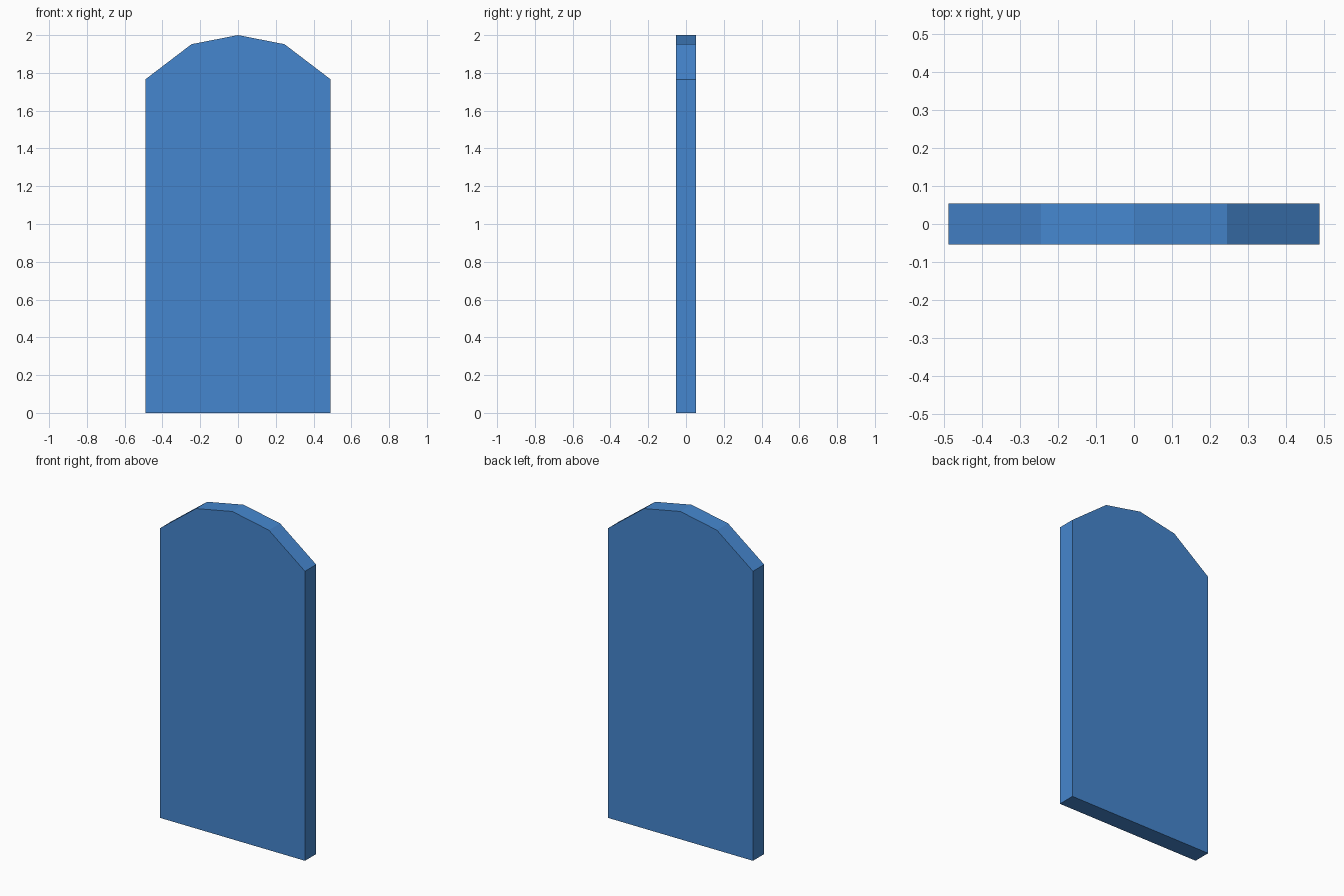
import bpy
import bmesh

if "Cube" in bpy.data.objects:
    bpy.data.objects.remove(bpy.data.objects["Cube"])

HALF_DEPTH = 0.054

# Right half of the outline, from the base up to the faceted arch
half = [(0.49, 0.0), (0.49, 1.766), (0.246, 1.952)]
outline = half + [(0.0, 2.0)] + [(-x, z) for x, z in reversed(half)]

# Arched panel: fill the outline and extrude it through its thickness
bm = bmesh.new()
front = bm.faces.new([bm.verts.new((x, -HALF_DEPTH, z)) for x, z in outline])
result = bmesh.ops.extrude_face_region(bm, geom=[front], use_keep_orig=True)
back_verts = [g for g in result["geom"] if isinstance(g, bmesh.types.BMVert)]
bmesh.ops.translate(bm, verts=back_verts, vec=(0, 2 * HALF_DEPTH, 0))
bmesh.ops.recalc_face_normals(bm, faces=bm.faces)

mesh = bpy.data.meshes.new("arched_panel")
bm.to_mesh(mesh)
bm.free()
panel = bpy.data.objects.new("arched_panel", mesh)
bpy.context.collection.objects.link(panel)

# Blue finish
blue = bpy.data.materials.new("blue")
blue.diffuse_color = (0.06, 0.24, 0.62, 1)
blue.use_nodes = True
blue.node_tree.nodes["Principled BSDF"].inputs["Base Color"].default_value = blue.diffuse_color
mesh.materials.append(blue)
